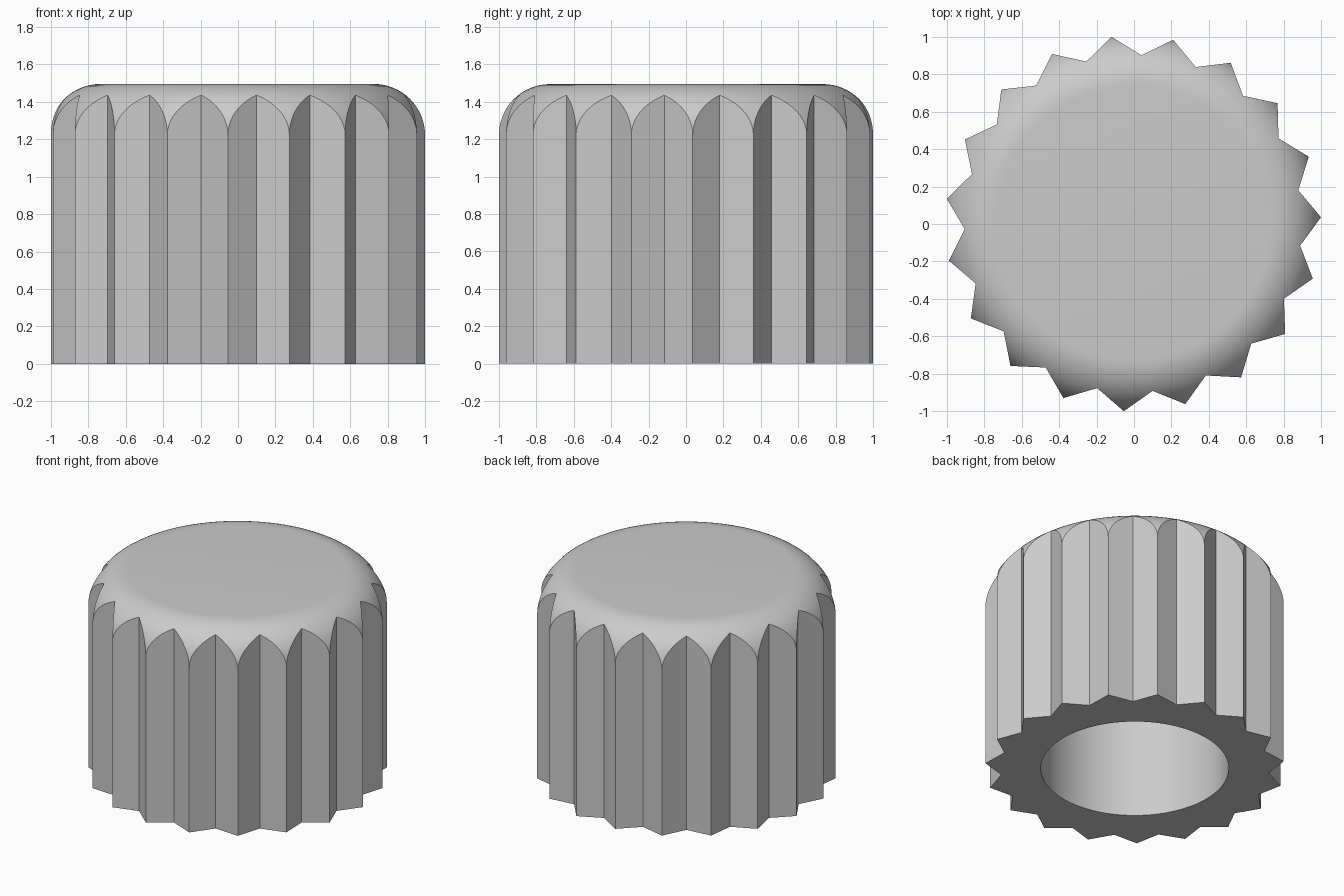
import bpy, bmesh
from math import cos, sin, pi, radians

cube = bpy.data.objects.get("Cube")
if cube:
    bpy.data.objects.remove(cube, do_unlink=True)

TEETH, TIP_R, VALLEY_R = 19, 1.004, 0.9
HEIGHT, FILLET = 1.495, 0.275
BORE_R, BORE_TOP = 0.63, 1.2
CENTRE = (-0.0047, 0.0027, 0)

grey = bpy.data.materials.new("plain grey")
grey.use_nodes = True
colour = (0.6, 0.6, 0.6, 1)
grey.diffuse_color = colour
grey.node_tree.nodes["Principled BSDF"].inputs["Base Color"].default_value = colour


def make_object(name, bm):
    bmesh.ops.recalc_face_normals(bm, faces=bm.faces)
    mesh = bpy.data.meshes.new(name)
    bm.to_mesh(mesh)
    bm.free()
    mesh.materials.append(grey)
    obj = bpy.data.objects.new(name, mesh)
    obj.location = CENTRE
    bpy.context.collection.objects.link(obj)
    return obj


# Turned cap: rounded top rim and a blind bore from below
steps = 16
rim = TIP_R + 0.0004
arc = [(rim - FILLET + FILLET * sin(pi / 2 * i / steps),
        HEIGHT - FILLET + FILLET * cos(pi / 2 * i / steps)) for i in range(steps + 1)]
profile = [(0, HEIGHT)] + arc + [(rim, 0), (BORE_R, 0), (BORE_R, BORE_TOP), (0, BORE_TOP)]
bm = bmesh.new()
verts = [bm.verts.new((r, 0, z)) for r, z in profile]
edges = [bm.edges.new(pair) for pair in zip(verts, verts[1:])]
bmesh.ops.spin(bm, geom=verts + edges, cent=(0, 0, 0), axis=(0, 0, 1),
               angle=2 * pi, steps=12 * TEETH, use_duplicate=False)
bmesh.ops.remove_doubles(bm, verts=bm.verts, dist=1e-4)
knob = make_object("ribbed_knob", bm)

# Toothed prism that shapes the ribs
bm = bmesh.new()
ring = []
for i in range(2 * TEETH):
    r = VALLEY_R if i % 2 else TIP_R
    a = radians(1.9) + pi * i / TEETH
    ring.append(bm.verts.new((r * cos(a), r * sin(a), -0.2)))
base = bm.faces.new(ring)
top = bmesh.ops.extrude_face_region(bm, geom=[base])["geom"]
bmesh.ops.translate(bm, verts=[v for v in top if isinstance(v, bmesh.types.BMVert)],
                    vec=(0, 0, 2))
cutter = make_object("rib_cutter", bm)
cutter.hide_render = True

# Keep what lies inside both shapes
mod = knob.modifiers.new("ribs", "BOOLEAN")
mod.operation = "INTERSECT"
mod.solver = "EXACT"
mod.object = cutter
bpy.ops.object.select_all(action="DESELECT")
knob.select_set(True)
bpy.context.view_layer.objects.active = knob
bpy.ops.object.modifier_apply(modifier=mod.name)
bpy.data.objects.remove(cutter, do_unlink=True)
bpy.ops.object.shade_smooth_by_angle(angle=radians(25))
